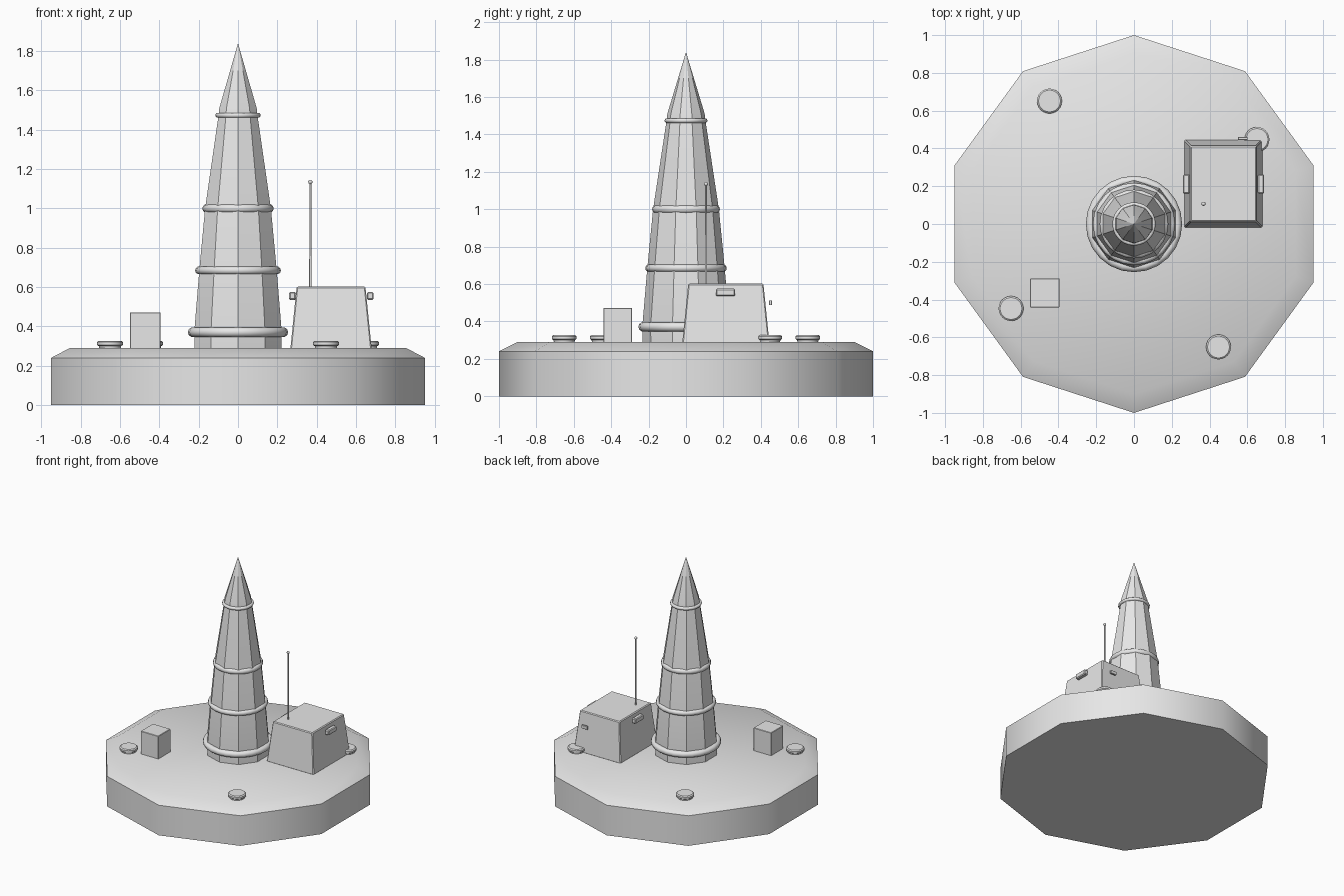
import bpy, bmesh, math
from mathutils import Matrix

cube = bpy.data.objects.get("Cube")
if cube:
    bpy.data.objects.remove(cube, do_unlink=True)

grey = bpy.data.materials.new("plain_grey")
grey.use_nodes = True
GREY = (0.8, 0.8, 0.8, 1)
grey.diffuse_color = GREY
grey.node_tree.nodes["Principled BSDF"].inputs["Base Color"].default_value = GREY


def finish(name, bm, loc=(0, 0, 0), bevel=0, angle=30):
    """Turn a bmesh into a shaded object."""
    bmesh.ops.recalc_face_normals(bm, faces=bm.faces)
    if bevel:
        bmesh.ops.bevel(bm, geom=bm.edges[:], offset=bevel, segments=1, affect='EDGES')
    mesh = bpy.data.meshes.new(name)
    bm.to_mesh(mesh)
    bm.free()
    mesh.materials.append(grey)
    ob = bpy.data.objects.new(name, mesh)
    ob.location = loc
    bpy.context.collection.objects.link(ob)
    bpy.ops.object.select_all(action='DESELECT')
    ob.select_set(True)
    bpy.context.view_layer.objects.active = ob
    bpy.ops.object.shade_smooth_by_angle(angle=math.radians(angle))
    return ob


def lathe(name, profile, sides, loc=(0, 0, 0), angle=30, closed=False):
    """Revolve (radius, height) points; cap the ends unless the profile is closed."""
    bm = bmesh.new()
    rings = []
    for r, z in profile:
        if r == 0:
            rings.append([bm.verts.new((0, 0, z))] * sides)
            continue
        turn = [math.pi / 2 + math.tau * i / sides for i in range(sides)]
        rings.append([bm.verts.new((r * math.cos(a), r * math.sin(a), z)) for a in turn])
    pairs = list(zip(rings, rings[1:]))
    if closed:
        pairs.append((rings[-1], rings[0]))
    for low, high in pairs:
        for i in range(sides):
            j = (i + 1) % sides
            bm.faces.new(dict.fromkeys((low[i], low[j], high[j], high[i])))
    if not closed:
        for ring, (r, z) in zip((rings[0], rings[-1]), (profile[0], profile[-1])):
            if r:
                bm.faces.new(ring)
    return finish(name, bm, loc, angle=angle)


def box(name, lo, hi, bevel=0, taper=0):
    """Box between two corners, its top drawn in by taper."""
    size = [b - a for a, b in zip(lo, hi)]
    centre = [(a + b) / 2 for a, b in zip(lo, hi)]
    bm = bmesh.new()
    bmesh.ops.create_cube(bm, size=1, matrix=Matrix.Diagonal((*size, 1)))
    for v in bm.verts:
        if v.co.z > 0:
            v.co.x -= math.copysign(taper, v.co.x)
            v.co.y -= math.copysign(taper, v.co.y)
    return finish(name, bm, centre, bevel)


DECK = 0.29

# Ten-sided platform with a sloping rim
lathe("platform", [(1, 0), (1, 0.24), (0.9, DECK)], 10, angle=40)

# Tapering tower and its pointed roof
lathe("tower", [(0.232, DECK - 0.01), (0.234, 0.37), (0.207, 0.685),
                (0.176, 1.0), (0.104, 1.474)], 10)
lathe("spire", [(0.104, 1.474), (0.1, 1.51), (0, 1.84)], 10)

# Round bands on the tower
for i, (z, major, minor) in enumerate([(0.371, 0.23, 0.025), (0.685, 0.198, 0.02),
                                       (1.0, 0.16, 0.022), (1.474, 0.102, 0.013)]):
    steps = [math.tau * k / 10 for k in range(10)]
    lathe(f"tower_band_{i + 1}",
          [(major + minor * math.cos(a), z + minor * math.sin(a)) for a in steps],
          24, angle=40, closed=True)

# Cabin with side lamps and a rear handle
box("cabin", (0.266, -0.02, DECK - 0.005), (0.68, 0.446, 0.602), 0.006, 0.032)
for side, x in (("right", 0.26), ("left", 0.655)):
    box(f"cabin_lamp_{side}", (x, 0.16, 0.535), (x + 0.034, 0.263, 0.575), 0.006)
box("cabin_rear_handle", (0.55, 0.445, 0.487), (0.602, 0.46, 0.513), 0.002)

# Aerial on the cabin roof
lathe("aerial", [(0.006, 0.595), (0.005, 1.135)], 8, (0.368, 0.107, 0), angle=50)
bm = bmesh.new()
bmesh.ops.create_uvsphere(bm, u_segments=12, v_segments=8, radius=0.011)
finish("aerial_tip", bm, (0.368, 0.107, 1.135), angle=60)

# Equipment box
box("equipment_box", (-0.55, -0.442, DECK - 0.005), (-0.394, -0.288, 0.472), 0.003)

# Deck caps, a quarter turn apart
for i in range(4):
    a = math.radians(34.5 + 90 * i)
    lathe(f"deck_cap_{i + 1}", [(0.055, DECK - 0.005), (0.057, 0.3), (0.066, 0.306),
                                (0.066, 0.32), (0.058, 0.327)],
          24, (0.79 * math.cos(a), 0.79 * math.sin(a), 0))
